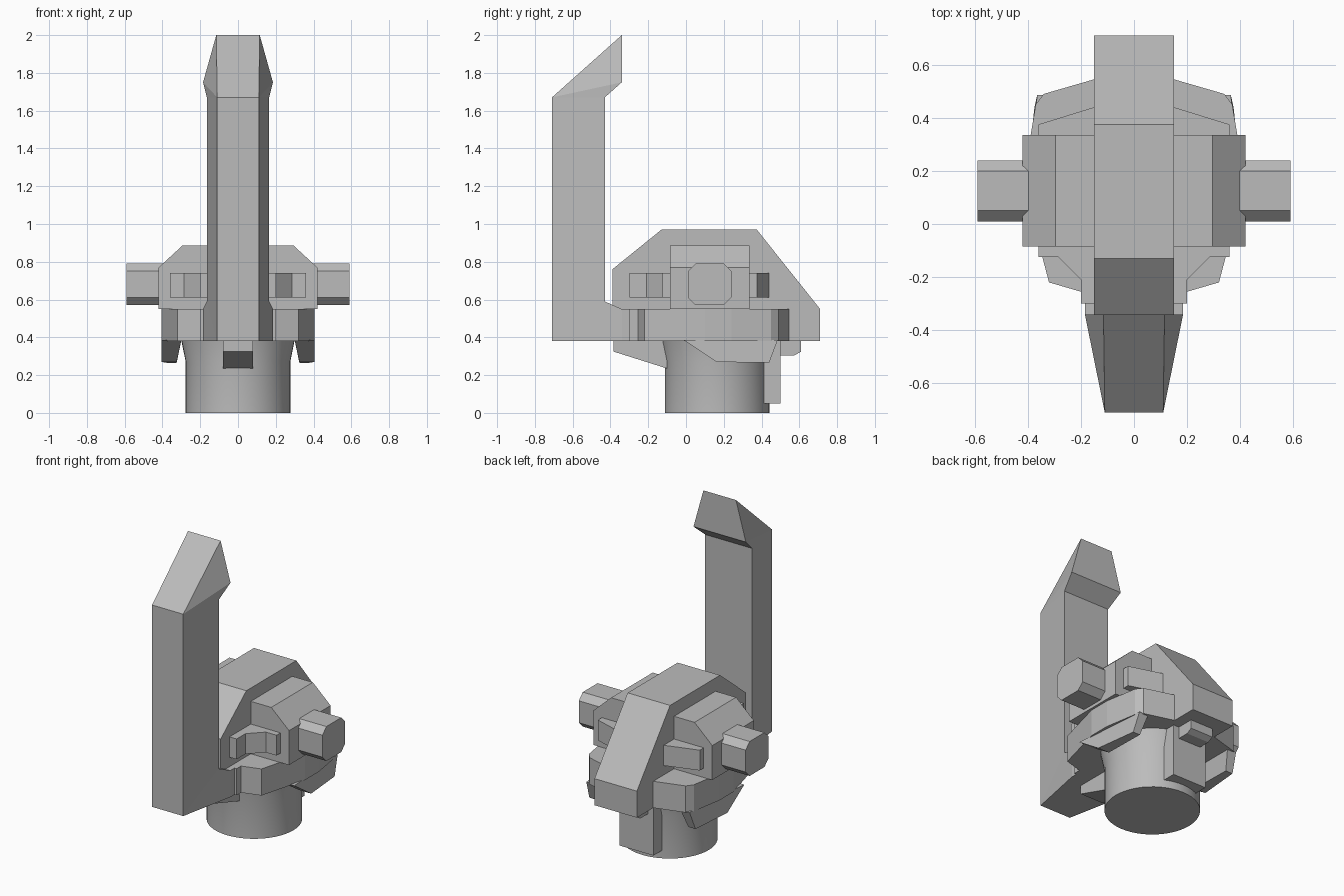
import bpy, bmesh, math

old = bpy.data.objects.get("Cube")
if old:
    bpy.data.objects.remove(old)

grey = bpy.data.materials.new("plain grey")
grey.use_nodes = True
colour = (0.5, 0.5, 0.5, 1)
grey.diffuse_color = colour
grey.node_tree.nodes["Principled BSDF"].inputs["Base Color"].default_value = colour


def make(name, verts, faces):
    bm = bmesh.new()
    vs = [bm.verts.new(v) for v in verts]
    for f in faces:
        bm.faces.new([vs[i] for i in f])
    bmesh.ops.recalc_face_normals(bm, faces=bm.faces)
    mesh = bpy.data.meshes.new(name)
    bm.to_mesh(mesh)
    bm.free()
    mesh.materials.append(grey)
    ob = bpy.data.objects.new(name, mesh)
    bpy.context.collection.objects.link(ob)
    return ob


def bridge(name, a, b, caps=None):
    """Join two matching rings; caps lists the faces closing each ring."""
    n = len(a)
    caps = caps or [list(range(n))]
    faces = [(i, (i + 1) % n, n + (i + 1) % n, n + i) for i in range(n)]
    faces += caps + [[n + i for i in cap] for cap in caps]
    return make(name, a + b, faces)


def prism_x(name, pts, lo, hi):
    return bridge(name, [(lo, y, z) for y, z in pts], [(hi, y, z) for y, z in pts])


def prism_y(name, pts, lo, hi):
    return bridge(name, [(x, lo, z) for x, z in pts], [(x, hi, z) for x, z in pts])


def prism_z(name, half, lo, hi):
    pts = half + [(-x, y) for x, y in reversed(half)]
    return bridge(name, [(x, y, lo) for x, y in pts], [(x, y, hi) for x, y in pts])


# Round socket with a flared top
n = 48
rings = [(0.277, 0), (0.277, 0.27), (0.30, 0.385)]
verts = [(r * math.cos(math.tau * i / n), 0.165 + r * math.sin(math.tau * i / n), z)
         for r, z in rings for i in range(n)]
faces = [(k * n + i, k * n + (i + 1) % n, (k + 1) * n + (i + 1) % n, (k + 1) * n + i)
         for k in range(2) for i in range(n)]
faces += [list(range(n)), list(range(2 * n, 3 * n))]
socket = make("round_socket", verts, faces)
bpy.context.view_layer.objects.active = socket
socket.select_set(True)
bpy.ops.object.shade_smooth_by_angle(angle=math.radians(30))

# Tall front arm, wider towards the back
arm = [(0.11, -0.71, 0.38), (0.11, -0.71, 1.67), (0.115, -0.34, 2.0), (0.185, -0.34, 1.75),
       (0.165, -0.43, 1.67), (0.165, -0.43, 0.59), (0.185, -0.34, 0.55), (0.185, -0.34, 0.38)]
bridge("tall_front_arm", arm, [(-x, y, z) for x, y, z in arm],
       [[1, 2, 3], [1, 3, 4], [0, 1, 4, 5], [0, 5, 6, 7]])
prism_x("arm_foot", [(-0.34, 0.38), (-0.34, 0.55), (-0.1, 0.55), (-0.1, 0.38)], -0.185, 0.185)

# Central crest
prism_x("central_crest", [(-0.39, 0.54), (-0.39, 0.76), (-0.13, 0.97), (0.375, 0.97),
                          (0.71, 0.55), (0.71, 0.38), (-0.2, 0.38), (-0.2, 0.54)], -0.15, 0.15)

# Side shell
prism_y("side_shell", [(-0.42, 0.55), (-0.42, 0.77), (-0.295, 0.885),
                       (0.295, 0.885), (0.42, 0.77), (0.42, 0.55)], -0.085, 0.335)

# Stepped band around the middle
prism_z("middle_band", [(0.2, -0.30), (0.2, -0.21), (0.285, -0.125), (0.36, -0.125),
                        (0.36, 0.375), (0.15, 0.44)], 0.61, 0.74)

# Lower collar
prism_z("lower_collar", [(0.2, -0.30), (0.2, -0.255), (0.32, -0.22), (0.405, 0.1), (0.405, 0.24),
                         (0.37, 0.45), (0.34, 0.49), (0.15, 0.545)], 0.38, 0.55)

# Hanging skirts and side knobs
skirt = [(0.405, -0.01, 0.385), (0.405, 0.16, 0.27), (0.375, 0.44, 0.265), (0.365, 0.485, 0.385)]
c, y0, y1, z0, z1 = 0.04, 0.01, 0.24, 0.57, 0.79
knob = [(y0 + c, z0), (y1 - c, z0), (y1, z0 + c), (y1, z1 - c),
        (y1 - c, z1), (y0 + c, z1), (y0, z1 - c), (y0, z0 + c)]
for side, s in (("left", 1), ("right", -1)):
    bridge(side + "_skirt", [(s * x, y, z) for x, y, z in skirt],
           [(s * (0.30 if z > 0.3 else 0.325), y, z) for x, y, z in skirt])
    prism_x(side + "_knob", knob, s * 0.38, s * 0.59)

# Front and rear tabs, and the rear plate against the socket
prism_x("front_tab", [(-0.385, 0.385), (-0.385, 0.325), (-0.1, 0.235), (-0.1, 0.385)], -0.08, 0.08)
prism_x("rear_tab", [(0.42, 0.385), (0.42, 0.305), (0.575, 0.305), (0.61, 0.325), (0.61, 0.385)],
        -0.08, 0.08)
prism_x("rear_plate", [(0.38, 0.05), (0.50, 0.05), (0.50, 0.40), (0.38, 0.40)], -0.12, 0.12)
